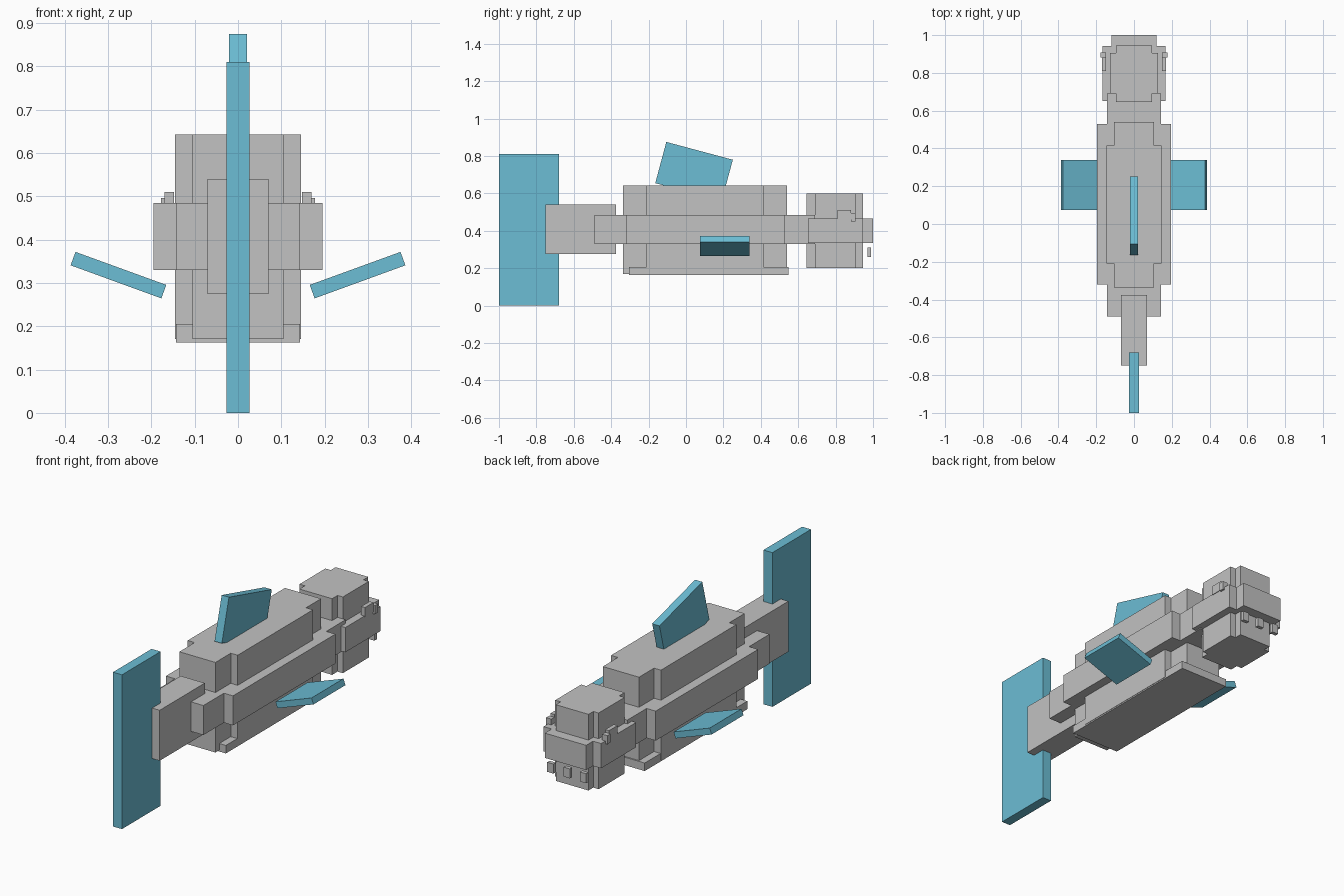
import bpy
import bmesh
import math
from mathutils import Matrix, Vector

old = bpy.data.objects.get("Cube")
if old:
    bpy.data.objects.remove(old, do_unlink=True)


def material(name, colour):
    mat = bpy.data.materials.new(name)
    mat.use_nodes = True
    mat.diffuse_color = (*colour, 1)
    mat.node_tree.nodes["Principled BSDF"].inputs["Base Color"].default_value = (*colour, 1)
    return mat


GREY = material("light grey", (0.54, 0.54, 0.54))
BLUE = material("fin blue", (0.15, 0.51, 0.66))


def finish(name, bm, mat):
    bmesh.ops.recalc_face_normals(bm, faces=bm.faces)
    mesh = bpy.data.meshes.new(name)
    bm.to_mesh(mesh)
    bm.free()
    mesh.materials.append(mat)
    obj = bpy.data.objects.new(name, mesh)
    bpy.context.collection.objects.link(obj)
    return obj


def box(name, centre, size, mat, axis="X", angle=0):
    """Box turned about its own centre."""
    bm = bmesh.new()
    place = Matrix.Translation(centre) @ Matrix.Rotation(math.radians(angle), 4, axis)
    bmesh.ops.create_cube(bm, size=1, matrix=place @ Matrix.Diagonal((*size, 1)))
    return finish(name, bm, mat)


def span(name, x, y, z, mat):
    """Box given by its (low, high) range on each axis."""
    lo, hi = Vector((x[0], y[0], z[0])), Vector((x[1], y[1], z[1]))
    return box(name, (lo + hi) / 2, hi - lo, mat)


def stepped_block(name, wide, wide_y, narrow, long_y, z):
    """Symmetrical block with notched corners, extruded upwards."""
    half = [(narrow, long_y[0]), (narrow, wide_y[0]), (wide, wide_y[0]),
            (wide, wide_y[1]), (narrow, wide_y[1]), (narrow, long_y[1])]
    outline = half + [(-x, y) for x, y in reversed(half)]
    bm = bmesh.new()
    base = bm.faces.new([bm.verts.new((x, y, z[0])) for x, y in outline])
    top = bmesh.ops.extrude_face_region(bm, geom=[base])["geom"]
    bmesh.ops.translate(bm, vec=(0, 0, z[1] - z[0]),
                        verts=[v for v in top if isinstance(v, bmesh.types.BMVert)])
    return finish(name, bm, GREY)


# Body: middle band reaching into the neck, then back and belly
stepped_block("body_band", 0.195, (-0.32, 0.53), 0.142, (-0.49, 0.69), (0.33, 0.485))
stepped_block("upper_body", 0.145, (-0.21, 0.415), 0.105, (-0.337, 0.54), (0.485, 0.643))
stepped_block("lower_body", 0.145, (-0.21, 0.415), 0.105, (-0.337, 0.54), (0.17, 0.33))
span("belly_plate", (-0.143, 0.143), (-0.305, 0.547), (0.163, 0.205), GREY)

# Head: crown, snout and jaw
stepped_block("crown", 0.126, (0.69, 0.905), 0.095, (0.645, 0.945), (0.465, 0.6))
stepped_block("snout", 0.167, (0.652, 0.943), 0.12, (0.645, 1.0), (0.335, 0.465))
stepped_block("jaw", 0.126, (0.69, 0.905), 0.095, (0.645, 0.945), (0.2, 0.335))

# Teeth in front of the jaw
for i, x in enumerate((-0.095, 0, 0.095)):
    box(f"tooth_{i + 1}", (x, 0.98, 0.285), (0.036, 0.02, 0.05), GREY)

# Tail and fins on the centre line
span("tail", (-0.07, 0.07), (-0.75, -0.375), (0.275, 0.54), GREY)
span("tail_fin", (-0.026, 0.026), (-1.0, -0.68), (0, 0.81), BLUE)
box("dorsal_fin", (0, 0.043, 0.717), (0.042, 0.368, 0.228), BLUE, "X", -15)

# Paired fins and eyes
for side, s in (("left", 1), ("right", -1)):
    box(f"{side}_side_fin", (s * 0.276, 0.207, 0.318), (0.223, 0.265, 0.033), BLUE, "Y", -20 * s)
    box(f"{side}_eye", (s * 0.159, 0.846, 0.485), (0.022, 0.07, 0.05), GREY)
    box(f"{side}_eye_front", (s * 0.163, 0.894, 0.473), (0.03, 0.026, 0.045), GREY)
